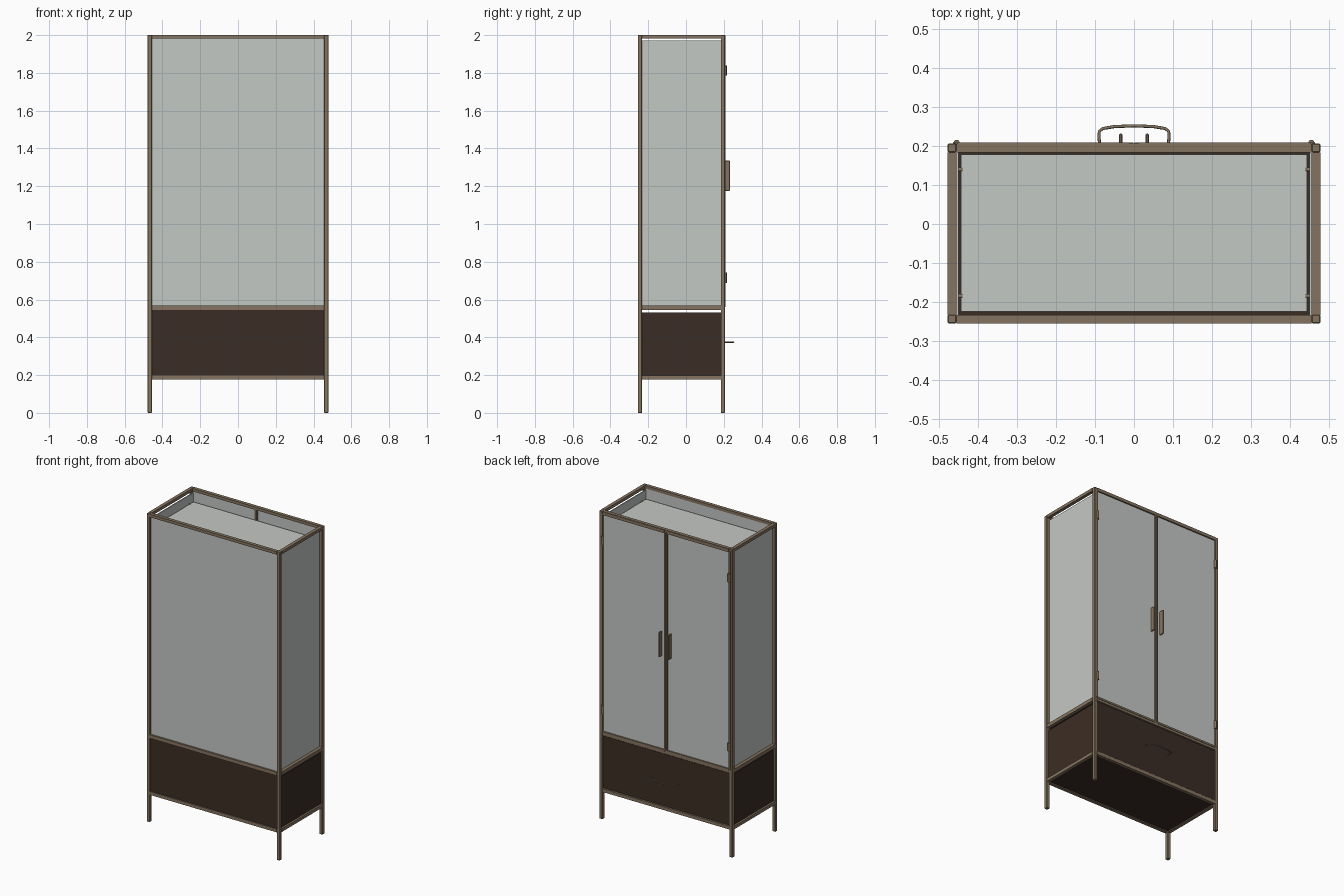
import bpy
from mathutils import Vector

cube = bpy.data.objects.get("Cube")
if cube:
    bpy.data.objects.remove(cube, do_unlink=True)


def material(name, rgb):
    m = bpy.data.materials.new(name)
    m.use_nodes = True
    m.diffuse_color = (*rgb, 1)
    bsdf = next(n for n in m.node_tree.nodes if n.type == 'BSDF_PRINCIPLED')
    bsdf.inputs["Base Color"].default_value = (*rgb, 1)
    bsdf.inputs["Roughness"].default_value = 0.6
    return m


BRASS = material("aged brass", (0.235, 0.175, 0.115))
GLASS = material("pale glass", (0.55, 0.58, 0.555))
WOOD = material("dark wood", (0.044, 0.026, 0.018))


def box(name, x, y, z, mat, bevel=0):
    """Box given by its (low, high) range on each axis."""
    lo, hi = Vector((x[0], y[0], z[0])), Vector((x[1], y[1], z[1]))
    bpy.ops.mesh.primitive_cube_add(size=1, location=(lo + hi) / 2)
    ob = bpy.context.object
    ob.name = name
    ob.scale = hi - lo
    bpy.ops.object.transform_apply(location=False, rotation=False, scale=True)
    ob.data.materials.append(mat)
    if bevel:
        mod = ob.modifiers.new("soft edges", 'BEVEL')
        mod.width, mod.segments = bevel, 1
    return ob


def span(s, a, b):
    """Range mirrored to side s."""
    return (a, b) if s > 0 else (-b, -a)


def rod(name, x, y, z, radius, length, axis='Z'):
    rot = (0, 1.5708, 0) if axis == 'X' else (0, 0, 0)
    bpy.ops.mesh.primitive_cylinder_add(vertices=16, radius=radius, depth=length,
                                        location=(x, y, z), rotation=rot)
    ob = bpy.context.object
    ob.name = name
    ob.data.materials.append(BRASS)
    bpy.ops.object.shade_smooth_by_angle()
    return ob


W, F, B, T = 0.478, -0.255, 0.206, 0.022   # half width, front, back, bar size
IN = W - T

# Corner posts, running down into the legs
for side, s in (("left", 1), ("right", -1)):
    box(f"front_post_{side}", span(s, IN, W), (F, F + T), (0, 2), BRASS, 0.002)
    box(f"back_post_{side}", span(s, IN, W), (B - T, B), (0, 2), BRASS, 0.002)

# Three rings of rails between the posts
for ring, z0, z1 in (("lower", 0.178, 0.199), ("middle", 0.545, 0.568), ("top", 1.981, 2)):
    box(f"{ring}_front_rail", (-IN, IN), (F, F + T), (z0, z1), BRASS)
    box(f"{ring}_back_rail", (-IN, IN), (B - T, B), (z0, z1), BRASS)
    for side, s in (("left", 1), ("right", -1)):
        box(f"{ring}_{side}_rail", span(s, IN, W), (F + T, B - T), (z0, z1), BRASS)

# Fixed glass panes
box("front_glass", (-IN, IN), (-0.243, -0.235), (0.568, 1.981), GLASS)
for side, s in (("left", 1), ("right", -1)):
    box(f"{side}_glass", span(s, 0.45, 0.457), (F + T, B - T), (0.568, 1.972), GLASS)

# Glass shelf on small pins
box("glass_shelf", (-0.444, 0.444), (-0.225, 0.178), (1.908, 1.918), GLASS)
for s in (1, -1):
    for y in (-0.185, 0.14):
        rod("shelf_pin", s * 0.446, y, 1.915, 0.005, 0.012, 'X')

# Wooden drawer case
box("case_floor", (-IN, IN), (F + T, B - T), (0.184, 0.196), WOOD)
box("cabinet_floor", (-IN, IN), (F + T, B - T), (0.55, 0.564), WOOD)
box("case_front_panel", (-IN, IN), (-0.248, -0.236), (0.199, 0.546), WOOD)
box("drawer_front", (-IN + 0.003, IN - 0.003), (0.187, 0.201), (0.203, 0.541), WOOD)
for side, s in (("left", 1), ("right", -1)):
    box(f"case_{side}_panel", span(s, 0.456, 0.466), (F + T, B - T), (0.199, 0.531), WOOD)

# Pair of doors with slim frames, hinges and upright handles
D0, D1, Z0, Z1 = 0.199, 0.209, 0.568, 1.985
for side, s in (("left", 1), ("right", -1)):
    box(f"{side}_door_glass", span(s, 0.01, 0.456), (0.192, 0.2), (Z0, 1.981), GLASS)
    box(f"{side}_door_inner_stile", span(s, 0.001, 0.011), (0.186, D1), (Z0, Z1), BRASS)
    box(f"{side}_door_outer_stile", span(s, 0.453, 0.464), (D0, D1), (Z0, Z1), BRASS)
    box(f"{side}_door_top_rail", span(s, 0.011, 0.453), (D0, D1), (1.978, 1.998), BRASS)
    box(f"{side}_door_bottom_rail", span(s, 0.011, 0.453), (D0, D1), (0.56, 0.572), BRASS)
    box(f"{side}_door_handle", span(s, 0.03, 0.038), (D0, 0.232), (1.175, 1.335), BRASS, 0.002)
    for z in (0.715, 1.813):
        rod(f"{side}_hinge", s * 0.455, 0.208, z, 0.008, 0.054)

# Bowed drawer pull swept along a mirrored path
half = [(0.088, 0.2), (0.09, 0.225), (0.089, 0.238), (0.08, 0.245), (0.05, 0.25)]
path = half + [(0, 0.252)] + [(-x, y) for x, y in reversed(half)]
curve = bpy.data.curves.new("drawer_pull", 'CURVE')
curve.dimensions = '3D'
curve.bevel_depth = 0.004
curve.bevel_resolution = 2
curve.use_fill_caps = True
spline = curve.splines.new('POLY')
spline.points.add(len(path) - 1)
for p, (x, y) in zip(spline.points, path):
    p.co = (x, y, 0.375, 1)
curve.materials.append(BRASS)
pull = bpy.data.objects.new("drawer_pull", curve)
bpy.context.collection.objects.link(pull)
